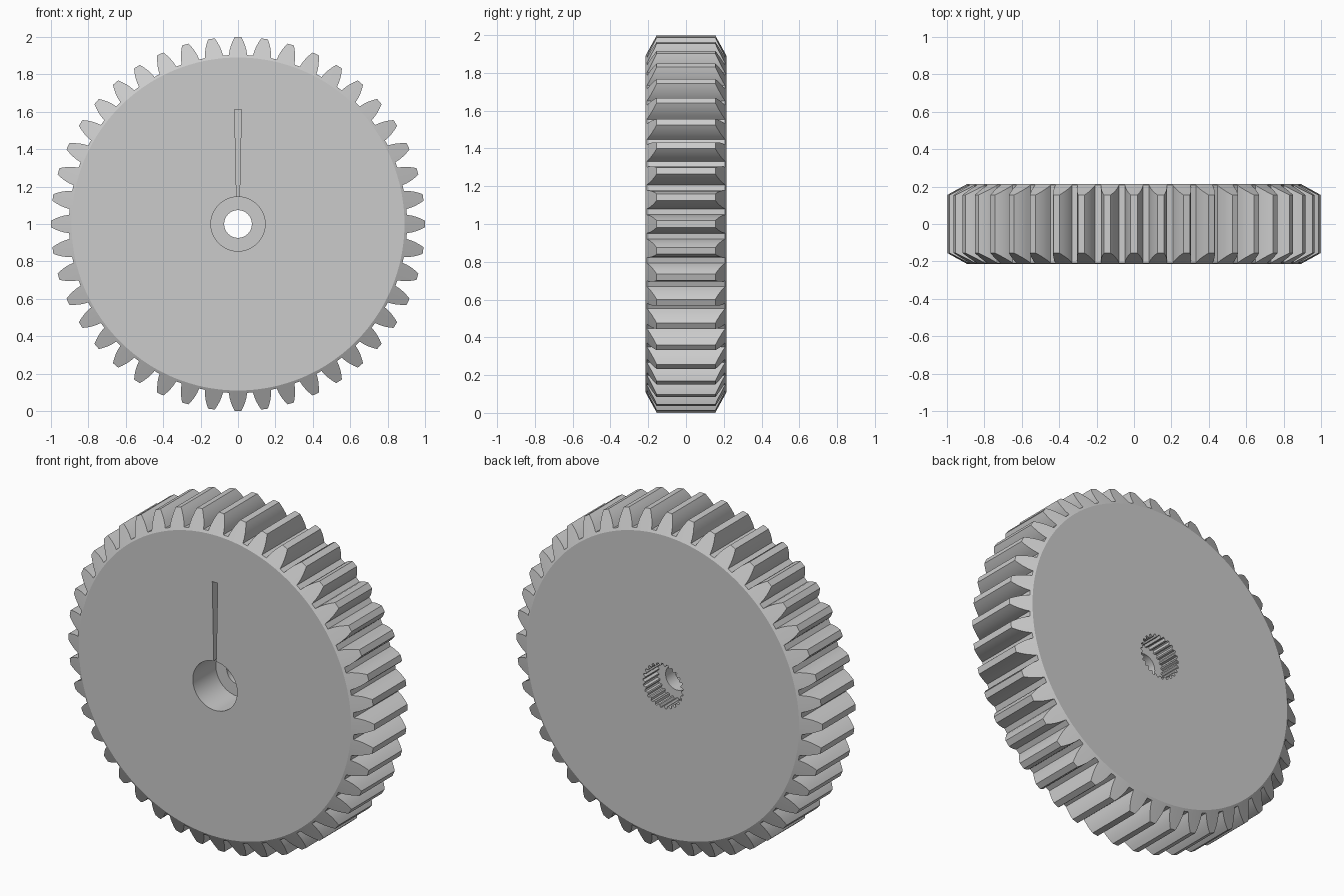
import bpy, bmesh
from math import sin, cos, pi, radians

cube = bpy.data.objects.get("Cube")
if cube:
    bpy.data.objects.remove(cube, do_unlink=True)

TEETH = 44
HALF = 0.215          # half thickness of the gear
FACE_R = 0.89         # radius of the flat faces
CHAMFER = 0.06 / 0.11 # slope of the conical tooth ends

grey = bpy.data.materials.new("light_grey")
grey.use_nodes = True
colour = (0.6, 0.6, 0.6, 1)
grey.diffuse_color = colour
grey.node_tree.nodes["Principled BSDF"].inputs["Base Color"].default_value = colour


def polar(r, a, y):
    return (r * sin(a), y, 1 + r * cos(a))


def make_object(name, bm):
    bmesh.ops.recalc_face_normals(bm, faces=bm.faces)
    mesh = bpy.data.meshes.new(name)
    bm.to_mesh(mesh)
    bm.free()
    mesh.materials.append(grey)
    obj = bpy.data.objects.new(name, mesh)
    bpy.context.collection.objects.link(obj)
    return obj


def loft(name, rings):
    """Close a solid from equal rings of points, capped at both ends."""
    bm = bmesh.new()
    loops = [[bm.verts.new(p) for p in ring] for ring in rings]
    n = len(loops[0])
    for a, b in zip(loops, loops[1:]):
        for i in range(n):
            j = (i + 1) % n
            bm.faces.new((a[i], a[j], b[j], b[i]))
    bm.faces.new(loops[0])
    bm.faces.new(loops[-1])
    return make_object(name, bm)


# Toothed rim: (radius, half width) up one curved flank, mirrored down the other
flank = [(0.904, 0.049), (0.93, 0.045), (0.955, 0.038), (0.98, 0.028), (1.0, 0.018)]
tooth = [(r, -w / r) for r, w in flank] + [(r, w / r) for r, w in reversed(flank)]
outline = [(r, a + 2 * pi * k / TEETH) for k in range(TEETH) for r, a in tooth]


def tooth_end(side):
    return [polar(r, a, side * (HALF - (r - FACE_R) * CHAMFER)) for r, a in outline]


def face_edge(side):
    return [polar(FACE_R, a, side * HALF) for r, a in outline]


gear = loft("gear", [face_edge(-1), tooth_end(-1), tooth_end(1), face_edge(1)])


# Cutters for the hub and the pointer slot
def cylinder(name, radii, y0, y1):
    n = len(radii)
    return loft(name, [[polar(r, 2 * pi * i / n, y) for i, r in enumerate(radii)]
                       for y in (y0, y1)])


spline = [0.132, 0.132, 0.118, 0.118] * 25
slot = [(-0.007, 1.1), (0.007, 1.1), (0.018, 1.612), (-0.018, 1.612)]
cutters = [
    cylinder("front_bore", [0.145] * 64, -0.3, 0.0),
    cylinder("through_hole", [0.074] * 48, -0.35, 0.35),
    cylinder("splined_socket", spline, 0.085, 0.3),
    loft("pointer_slot", [[(x, y, z) for x, z in slot] for y in (-0.28, -0.155)]),
]

bpy.ops.object.select_all(action='DESELECT')
bpy.context.view_layer.objects.active = gear
gear.select_set(True)
for cutter in cutters:
    cutter.hide_render = True
    mod = gear.modifiers.new(cutter.name, 'BOOLEAN')
    mod.operation = 'DIFFERENCE'
    mod.solver = 'EXACT'
    mod.object = cutter
    bpy.ops.object.modifier_apply(modifier=mod.name)
    bpy.data.objects.remove(cutter, do_unlink=True)

bpy.ops.object.shade_smooth_by_angle(angle=radians(25))
